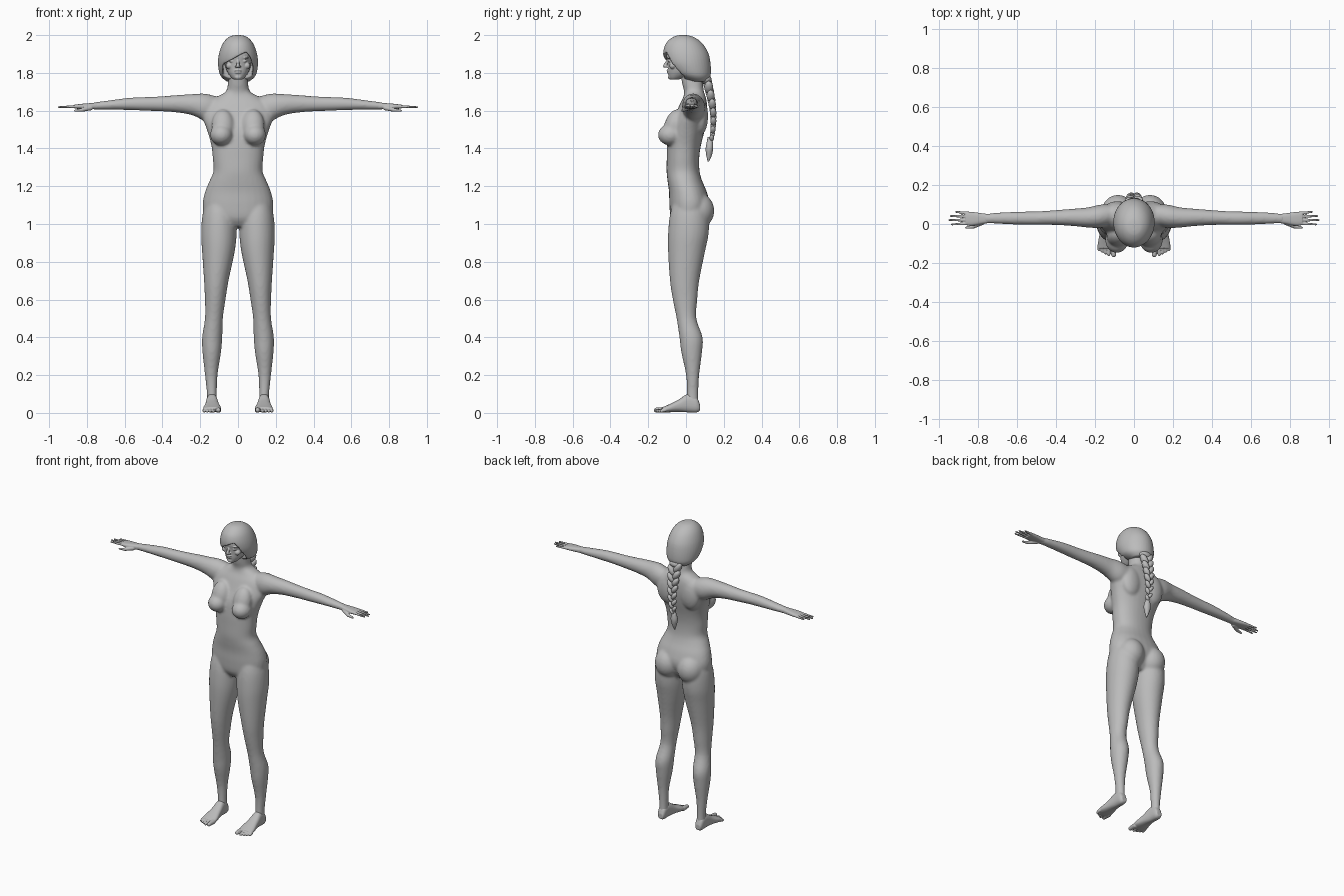
import bpy, bmesh, math
from mathutils import Matrix, Vector

if "Cube" in bpy.data.objects:
    bpy.data.objects.remove(bpy.data.objects["Cube"])

clay = bpy.data.materials.new("plain grey")
clay.use_nodes = True
GREY = (0.5, 0.5, 0.5, 1)
clay.diffuse_color = GREY
clay.node_tree.nodes["Principled BSDF"].inputs["Base Color"].default_value = GREY


def spline(rows, steps=4):
    """Smoothly interpolate rows of section limits."""
    result = []
    for i in range(len(rows) - 1):
        before, start = rows[max(i - 1, 0)], rows[i]
        end, after = rows[i + 1], rows[min(i + 2, len(rows) - 1)]
        for k in range(steps):
            t = k / steps
            result.append([
                q + t * (r - p + t * (2 * p - 5 * q + 4 * r - s + t * (3 * (q - r) + s - p))) / 2
                for p, q, r, s in zip(before, start, end, after)])
    return result + [rows[-1]]


def loft(bm, axis, rows, side=1, sides=28, power=2.0):
    """Each row: position along the axis, then low and high limits of the other two axes."""
    rings = []
    for t, a0, a1, b0, b1 in spline(rows):
        ring = []
        for k in range(sides):
            angle = math.tau * k / sides
            c, s = math.cos(angle), math.sin(angle)
            a = (a0 + a1) / 2 + (a1 - a0) / 2 * math.copysign(abs(c) ** (2 / power), c)
            b = (b0 + b1) / 2 + (b1 - b0) / 2 * math.copysign(abs(s) ** (2 / power), s)
            x, y, z = {"x": (t, a, b), "y": (a, t, b), "z": (a, b, t)}[axis]
            ring.append(bm.verts.new((x * side, y, z)))
        rings.append(ring)
    for low, high in zip(rings, rings[1:]):
        for k in range(sides):
            n = (k + 1) % sides
            bm.faces.new((low[k], low[n], high[n], high[k]))
    bm.faces.new(rings[0])
    bm.faces.new(rings[-1])


def blob(bm, centre, radii, tilt=0, axis="Y"):
    """Tilted ellipsoid."""
    matrix = (Matrix.Translation(centre) @ Matrix.Rotation(tilt, 4, axis)
              @ Matrix.Diagonal((*radii, 1)))
    bmesh.ops.create_uvsphere(bm, u_segments=24, v_segments=16, radius=1, matrix=matrix)


def limb(bm, start, end, r0, r1, side=1):
    """Tapered rounded digit."""
    start, end = Vector(start), Vector(end)
    for i in range(13):
        t = i / 12
        p = start.lerp(end, t)
        r = r0 + (r1 - r0) * t
        bmesh.ops.create_icosphere(bm, subdivisions=2, radius=r,
                                   matrix=Matrix.Translation((p.x * side, p.y, p.z)))


def finish(bm, name, voxel=0, smooth=0, cutter=None):
    """Turn the parts into one object, blended into a single skin if a voxel size is given."""
    bmesh.ops.recalc_face_normals(bm, faces=bm.faces)
    mesh = bpy.data.meshes.new(name)
    bm.to_mesh(mesh)
    bm.free()
    obj = bpy.data.objects.new(name, mesh)
    bpy.context.collection.objects.link(obj)
    bpy.context.view_layer.objects.active = obj
    if cutter:
        cut = obj.modifiers.new("opening", "BOOLEAN")
        cut.operation, cut.object, cut.solver = "DIFFERENCE", cutter, "EXACT"
        bpy.ops.object.modifier_apply(modifier="opening")
    if voxel:
        skin = obj.modifiers.new("skin", "REMESH")
        skin.mode, skin.voxel_size = "VOXEL", voxel
        bpy.ops.object.modifier_apply(modifier="skin")
        soft = obj.modifiers.new("soften", "SMOOTH")
        soft.factor, soft.iterations = 0.5, smooth
        bpy.ops.object.modifier_apply(modifier="soften")
    obj.data.materials.clear()
    obj.data.materials.append(clay)
    obj.data.polygons.foreach_set("use_smooth", [True] * len(obj.data.polygons))
    return obj


# Torso and neck: height, half width, front, back
torso = [(.985, .1, -.05, .07), (1.03, .17, -.08, .1), (1.1, .187, -.088, .125),
         (1.17, .175, -.09, .11), (1.23, .15, -.098, .085), (1.28, .13, -.103, .072),
         (1.35, .134, -.102, .07), (1.42, .142, -.1, .08), (1.5, .165, -.09, .1),
         (1.57, .19, -.06, .112), (1.63, .18, -.035, .112), (1.67, .12, -.015, .105),
         (1.7, .066, -.01, .095), (1.74, .054, -.02, .09), (1.8, .05, -.03, .08)]
leg = [(1.14, .03, .165, -.06, .1), (1.05, .01, .188, -.085, .12), (.95, .007, .195, -.095, .12),
       (.85, .018, .19, -.095, .1), (.7, .05, .18, -.085, .07), (.6, .066, .175, -.07, .06),
       (.5, .08, .175, -.05, .055), (.4, .083, .19, -.035, .088), (.32, .09, .188, -.025, .085),
       (.2, .108, .175, 0, .07), (.1, .112, .165, .005, .065), (.03, .11, .165, 0, .068)]
arm = [(.1, 0, .1, 1.56, 1.67), (.17, -.02, .1, 1.545, 1.69), (.24, -.018, .085, 1.575, 1.688),
       (.32, -.01, .078, 1.59, 1.683), (.42, -.005, .07, 1.597, 1.675), (.5, -.005, .065, 1.6, 1.672),
       (.58, -.004, .064, 1.603, 1.668), (.68, 0, .06, 1.605, 1.655), (.77, .004, .052, 1.606, 1.643)]
bm = bmesh.new()
loft(bm, "z", [(z, -w, w, front, back) for z, w, front, back in torso], power=2.2)
for side in (1, -1):
    loft(bm, "z", leg, side)
    loft(bm, "x", arm, side)
    blob(bm, (side * .088, -.083, 1.472), (.06, .066, .056))
    blob(bm, (side * .08, -.065, 1.52), (.06, .05, .09), -.3, "X")
    blob(bm, (side * .082, .062, 1.07), (.085, .088, .095))
    blob(bm, (side * .085, .075, 1.57), (.07, .042, .1))
finish(bm, "body", .008, 8)

# Hands and feet
palm = [(.74, .006, .05, 1.608, 1.643), (.78, 0, .055, 1.608, 1.64),
        (.83, -.008, .062, 1.609, 1.636), (.865, -.006, .062, 1.611, 1.632)]
foot = [(.074, .12, .155, .012, .045), (.055, .112, .165, .002, .085), (.01, .108, .168, .003, .1),
        (-.04, .1, .174, .005, .07), (-.09, .09, .184, .003, .045), (-.125, .092, .184, .003, .03)]
for side, label in ((1, "left"), (-1, "right")):
    bm = bmesh.new()
    loft(bm, "x", palm, side, power=2.6)
    for y, tip, spread in ((.002, .935, -.004), (.02, .948, 0), (.038, .94, .003), (.055, .912, .007)):
        limb(bm, (.85, y, 1.622), (tip, y + spread, 1.619), .009, .0055, side)
    limb(bm, (.78, .008, 1.615), (.825, -.014, 1.604), .014, .01, side)
    limb(bm, (.825, -.014, 1.604), (.862, -.019, 1.6), .01, .006, side)
    finish(bm, label + " hand", .003, 3)
    bm = bmesh.new()
    loft(bm, "y", foot, side, power=2.4)
    limb(bm, (.104, -.115, .016), (.104, -.158, .015), .016, .013, side)
    for i in range(4):
        x = .128 + i * .0165
        limb(bm, (x, -.11, .016), (x + .002, -.157 + i * .009, .01), .0105, .0085, side)
    finish(bm, label + " foot", .003, 3)

# Head and face
head = [(1.764, -.022, .022, -.082, -.04), (1.776, -.036, .036, -.09, -.01),
        (1.8, -.054, .054, -.095, .04), (1.83, -.066, .066, -.096, .07),
        (1.86, -.072, .072, -.099, .09), (1.9, -.077, .077, -.103, .095), (1.95, -.06, .06, -.08, .06)]
bm = bmesh.new()
loft(bm, "z", head, power=2.2)
limb(bm, (0, -.096, 1.868), (0, -.113, 1.836), .007, .009)
blob(bm, (0, -.094, 1.812), (.02, .009, .006))
blob(bm, (0, -.092, 1.802), (.018, .01, .006))
blob(bm, (0, -.082, 1.778), (.02, .013, .014))
for side in (1, -1):
    blob(bm, (side * .009, -.103, 1.833), (.007, .009, .006))
    blob(bm, (side * .032, -.087, 1.862), (.015, .009, .007))
    blob(bm, (side * .034, -.09, 1.881), (.024, .009, .005), side * .12)
    blob(bm, (side * .045, -.07, 1.838), (.02, .018, .018))
finish(bm, "head", .003, 3)

# Hair with a swept fringe, opened around the face
outline = [(-.07, 1.7), (-.08, 1.845), (-.03, 1.872), (.02, 1.9), (.045, 1.91),
           (.066, 1.88), (.078, 1.83), (.065, 1.7)]
bm = bmesh.new()
face = bm.faces.new([bm.verts.new((x, -.3, z)) for x, z in outline])
pulled = bmesh.ops.extrude_face_region(bm, geom=[face])["geom"]
bmesh.ops.translate(bm, vec=(0, .29, 0), verts=[v for v in pulled if isinstance(v, bmesh.types.BMVert)])
opening = finish(bm, "face opening")
opening.hide_render = True
hair = [(2, .012, -.035, 0), (1.994, .04, -.06, .03), (1.975, .066, -.09, .066), (1.945, .086, -.112, .096),
        (1.9, .101, -.121, .12), (1.85, .106, -.11, .13), (1.8, .099, -.07, .132),
        (1.775, .085, -.03, .126), (1.755, .06, .02, .11)]
bm = bmesh.new()
loft(bm, "z", [(z, -w, w, front, back) for z, w, front, back in hair], sides=40)
finish(bm, "hair", .005, 4, opening)
bpy.data.objects.remove(opening)

# Braid: staggered, tilted locks, then the tie and loose end
bm = bmesh.new()
blob(bm, (0, .105, 1.765), (.045, .03, .025))
count = 14
for i in range(count):
    t = i / (count - 1)
    side = 1 if i % 2 else -1
    size = 1 - .5 * t
    depth = .115 + .03 * math.sin(math.pi * min(t * .75, 1))
    blob(bm, (side * .02 * size, depth, 1.745 - .29 * t), (.021 * size, .024 * size, .04 * size), side * .6)
loft(bm, "z", [(1.46, -.012, .012, .113, .141), (1.445, -.011, .011, .112, .138), (1.435, -.015, .015, .11, .142),
               (1.4, -.023, .023, .104, .144), (1.365, -.015, .015, .107, .137), (1.33, -.003, .003, .115, .122)],
     sides=16)
finish(bm, "braid")
